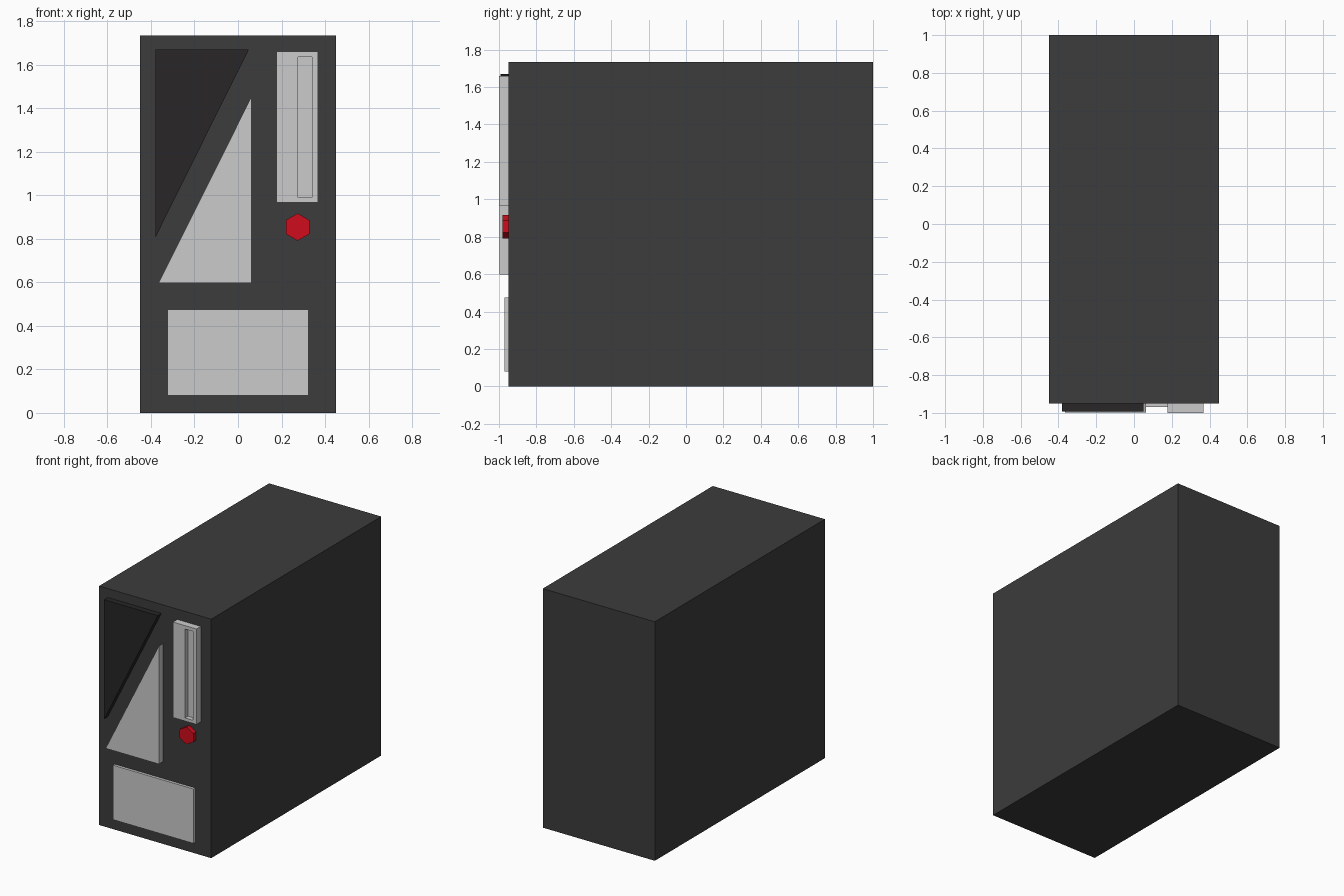
import bpy, bmesh, math

if "Cube" in bpy.data.objects:
    bpy.data.objects.remove(bpy.data.objects["Cube"])

FACE = -0.95  # y of the cabinet front


def paint(name, rgb):
    m = bpy.data.materials.new(name)
    m.diffuse_color = (*rgb, 1)
    m.use_nodes = True
    m.node_tree.nodes["Principled BSDF"].inputs["Base Color"].default_value = m.diffuse_color
    return m


def rect(x0, x1, z0, z1):
    return [(x0, z0), (x1, z0), (x1, z1), (x0, z1)]


def loft(name, rings, mat=None):
    """Skin a stack of (xz outline, y) rings and cap both ends."""
    bm = bmesh.new()
    loops = [[bm.verts.new((x, y, z)) for x, z in pts] for pts, y in rings]
    n = len(loops[0])
    for a, b in zip(loops, loops[1:]):
        for i in range(n):
            j = (i + 1) % n
            bm.faces.new((a[i], a[j], b[j], b[i]))
    bm.faces.new(loops[0])
    bm.faces.new(loops[-1])
    bmesh.ops.recalc_face_normals(bm, faces=bm.faces)
    me = bpy.data.meshes.new(name)
    bm.to_mesh(me)
    bm.free()
    ob = bpy.data.objects.new(name, me)
    bpy.context.collection.objects.link(ob)
    if mat:
        me.materials.append(mat)
    return ob


def panel(name, outline, front, mat=None):
    return loft(name, [(outline, FACE), (outline, front)], mat)


charcoal = paint("charcoal", (0.045, 0.045, 0.045))
black = paint("black", (0.021, 0.019, 0.02))
red = paint("red", (0.62, 0.004, 0.012))

# Cabinet
body = rect(-0.45, 0.45, 0, 1.735)
loft("cabinet", [(body, 1.0), (body, FACE)], charcoal)

# Paired triangular front panels
panel("upper_triangle", [(-0.38, 1.67), (-0.38, 0.805), (0.05, 1.67)], -0.992, black)
panel("lower_triangle", [(-0.365, 0.597), (0.063, 0.597), (0.063, 1.455)], -0.997)

# Tall plate with a recessed slot
plate = rect(0.177, 0.367, 0.967, 1.66)
slot = rect(0.275, 0.34, 0.99, 1.635)
loft("slotted_plate", [(plate, FACE), (plate, -1.0), (slot, -1.0), (slot, -0.966)])

# Hexagonal button
hexagon = [(0.274 + 0.063 * math.sin(k * math.pi / 3),
            0.854 + 0.063 * math.cos(k * math.pi / 3)) for k in range(6)]
panel("power_button", hexagon, -0.982, red)

# Low rectangular plate
panel("lower_plate", rect(-0.325, 0.323, 0.08, 0.475), -0.97)
